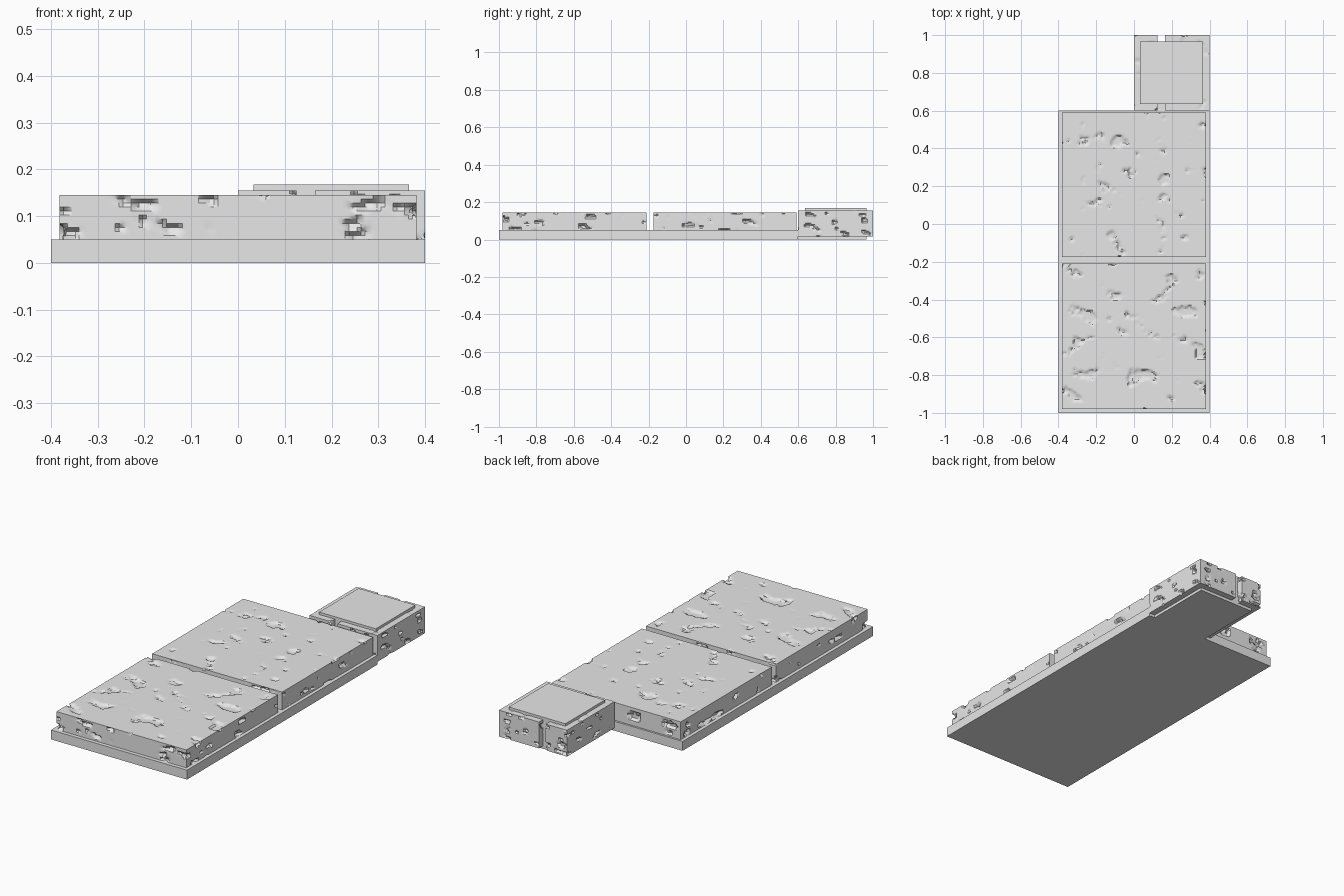
import bpy
import bmesh
from mathutils import Vector, noise

cube = bpy.data.objects.get("Cube")
if cube:
    bpy.data.objects.remove(cube, do_unlink=True)

stone = bpy.data.materials.new("grey_stone")
stone.use_nodes = True
GREY = (0.8, 0.8, 0.8, 1)
stone.diffuse_color = GREY
stone.node_tree.nodes["Principled BSDF"].inputs["Base Color"].default_value = GREY


def box_mesh(low, high):
    """Axis-aligned box between two corners."""
    low, high = Vector(low), Vector(high)
    bm = bmesh.new()
    bmesh.ops.create_cube(bm, size=1)
    for v in bm.verts:
        v.co = Vector(((low[i] + high[i]) / 2 + v.co[i] * (high[i] - low[i]) for i in range(3)))
    return bm


def finish(bm, name, smooth=False):
    mesh = bpy.data.meshes.new(name)
    bm.to_mesh(mesh)
    bm.free()
    mesh.materials.append(stone)
    obj = bpy.data.objects.new(name, mesh)
    bpy.context.collection.objects.link(obj)
    if smooth:
        bpy.ops.object.select_all(action='DESELECT')
        obj.select_set(True)
        bpy.context.view_layer.objects.active = obj
        bpy.ops.object.shade_smooth_by_angle()
    return obj


def plain_box(name, low, high):
    return finish(box_mesh(low, high), name)


def chipped_block(name, low, high, freq, step, top_depth, side_depth, seed):
    """Finely divided block with worn hollows pressed into its top and sides."""
    bm = box_mesh(low, high)
    for axis in range(3):
        along = [e for e in bm.edges
                 if abs(e.verts[0].co[axis] - e.verts[1].co[axis]) > 1e-5]
        cuts = max(1, round((high[axis] - low[axis]) / step) - 1)
        bmesh.ops.subdivide_edges(bm, edges=along, cuts=cuts, use_grid_fill=True)
    depths = (side_depth, side_depth, top_depth)
    shift = Vector((seed * 7.3, seed * 3.1, seed * 5.7))
    for v in bm.verts:
        p = v.co.copy()
        n = noise.noise(Vector((p.x * freq, p.y * freq, p.z * freq * 2.6)) + shift)
        n += 0.25 * noise.noise(p * freq * 4 + shift)
        t = min(1, max(0, (n - 0.33) / 0.2))
        hollow = t * t * (3 - 2 * t)
        for i in range(3):
            if p[i] > high[i] - 1e-5:
                v.co[i] -= hollow * depths[i]
            elif p[i] < low[i] + 1e-5 and i < 2:
                v.co[i] += hollow * depths[i]
    bmesh.ops.recalc_face_normals(bm, faces=bm.faces)
    return finish(bm, name, smooth=True)


# Foundation
plain_box("base_plinth", (-0.4, -1, 0), (0.4, 0.6, 0.05))

# Two worn paving slabs with a joint between them
for name, y0, y1, seed in (("front_slab", -0.98, -0.21, 1), ("back_slab", -0.175, 0.59, 2)):
    chipped_block(name, (-0.382, y0, 0.05), (0.382, y1, 0.145),
                  12, 0.0085, 0.009, 0.016, seed)

# Small pier at the back: two worn halves around a smooth core
for name, x0, x1, seed in (("pier_right_block", 0, 0.125, 3), ("pier_left_block", 0.165, 0.4, 4)):
    chipped_block(name, (x0, 0.6, 0.015), (x1, 1, 0.155),
                  20, 0.0075, 0.004, 0.012, seed)
plain_box("pier_core", (0.033, 0.635, 0), (0.366, 0.966, 0.168))
plain_box("pier_neck", (0.033, 0.59, 0), (0.366, 0.64, 0.05))
